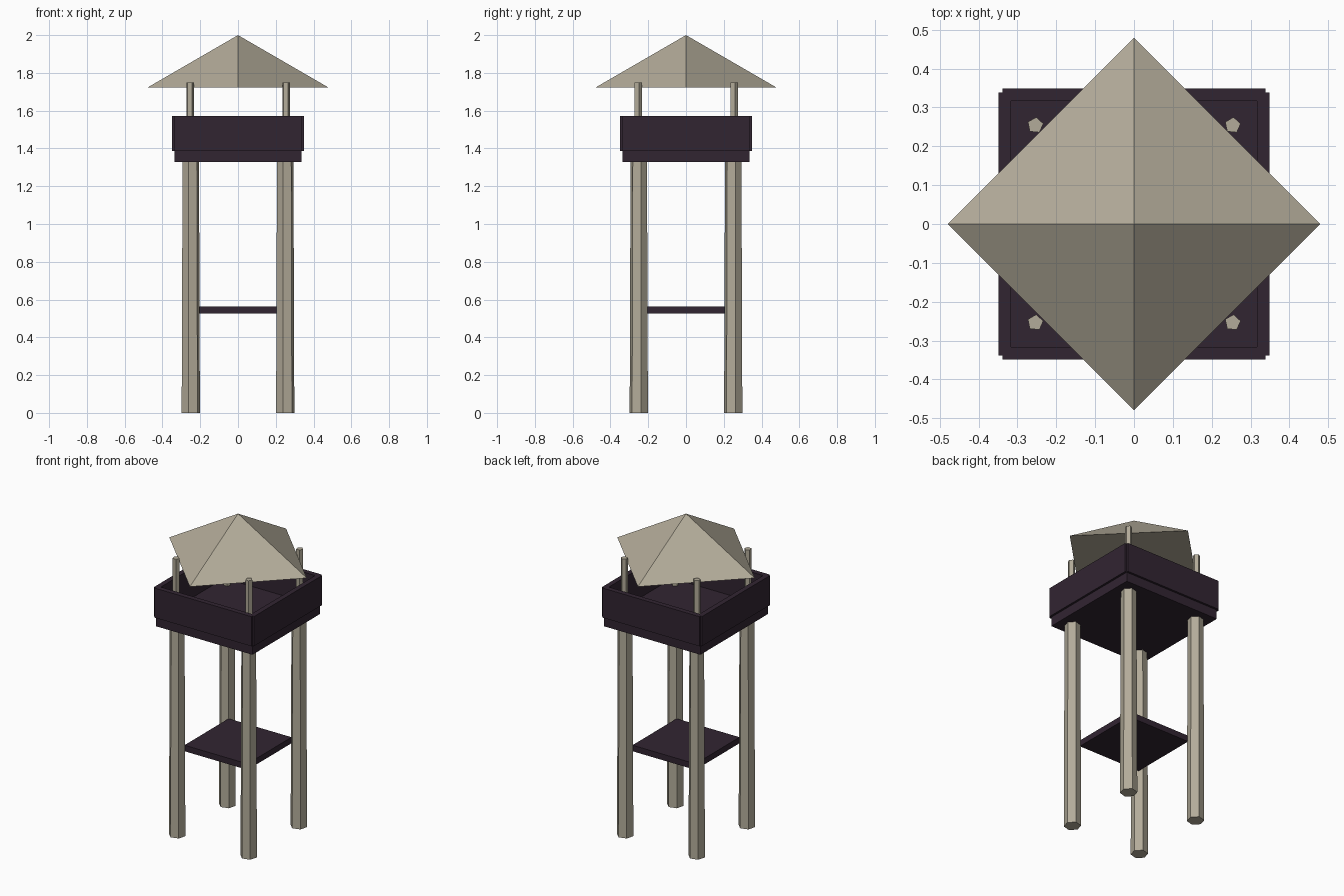
import bpy
import bmesh
from math import radians
from mathutils import Matrix, Vector

default = bpy.data.objects.get("Cube")
if default:
    bpy.data.objects.remove(default, do_unlink=True)


def material(name, rgb):
    mat = bpy.data.materials.new(name)
    mat.use_nodes = True
    color = (*rgb, 1.0)
    mat.diffuse_color = color
    mat.node_tree.nodes["Principled BSDF"].inputs["Base Color"].default_value = color
    return mat


pale_wood = material("pale wood", (0.45, 0.41, 0.32))
dark_wood = material("dark wood", (0.031, 0.018, 0.031))


def finish(name, bm, mat):
    bmesh.ops.recalc_face_normals(bm, faces=bm.faces)
    mesh = bpy.data.meshes.new(name)
    bm.to_mesh(mesh)
    bm.free()
    mesh.materials.append(mat)
    obj = bpy.data.objects.new(name, mesh)
    bpy.context.collection.objects.link(obj)
    return obj


def box(name, low, high, mat):
    low, high = Vector(low), Vector(high)
    bm = bmesh.new()
    place = Matrix.Translation((low + high) / 2) @ Matrix.Diagonal((*(high - low), 1))
    bmesh.ops.create_cube(bm, size=1, matrix=place)
    return finish(name, bm, mat)


def prism(name, x, y, bottom, top, sides, r_bottom, r_top, turn, mat):
    """Cone, or a tapered post, with its first corner at the turn angle."""
    bm = bmesh.new()
    bmesh.ops.create_cone(bm, cap_ends=True, segments=sides, radius1=r_bottom,
                          radius2=r_top, depth=top - bottom)
    # Bring one corner onto the x axis before turning
    first = bm.verts[:][0].co
    spin = radians(turn) - Vector((1, 0)).angle_signed(first.xy) * -1
    bm.transform(Matrix.Translation((x, y, (bottom + top) / 2)) @ Matrix.Rotation(spin, 4, "Z"))
    return finish(name, bm, mat)


# Legs and the thin posts that carry the roof
for side, sx in (("right", -1), ("left", 1)):
    for end, sy in (("front", -1), ("back", 1)):
        prism(f"{end}_{side}_leg", sx * 0.25, sy * 0.25, 0, 1.34, 6, 0.05, 0.045, 15, pale_wood)
        prism(f"{end}_{side}_roof_post", sx * 0.254, sy * 0.254, 1.38, 1.75, 5,
              0.021, 0.021, 12, pale_wood)

# Lower shelf and lookout floor
box("lower_shelf", (-0.22, -0.22, 0.525), (0.22, 0.22, 0.563), dark_wood)
box("lookout_floor", (-0.336, -0.336, 1.327), (0.336, 0.336, 1.386), dark_wood)

# Four railing boards, leaving small notches at the corners
for i, name in enumerate(("back", "right", "front", "left")):
    wall = box(f"{name}_railing", (-0.338, 0.317, 1.386), (0.338, 0.349, 1.573), dark_wood)
    wall.data.transform(Matrix.Rotation(radians(90 * i), 4, "Z"))

# Pyramid roof set diagonally to the floor
prism("roof", 0, 0, 1.722, 2.0, 4, 0.48, 0, 0, pale_wood)
